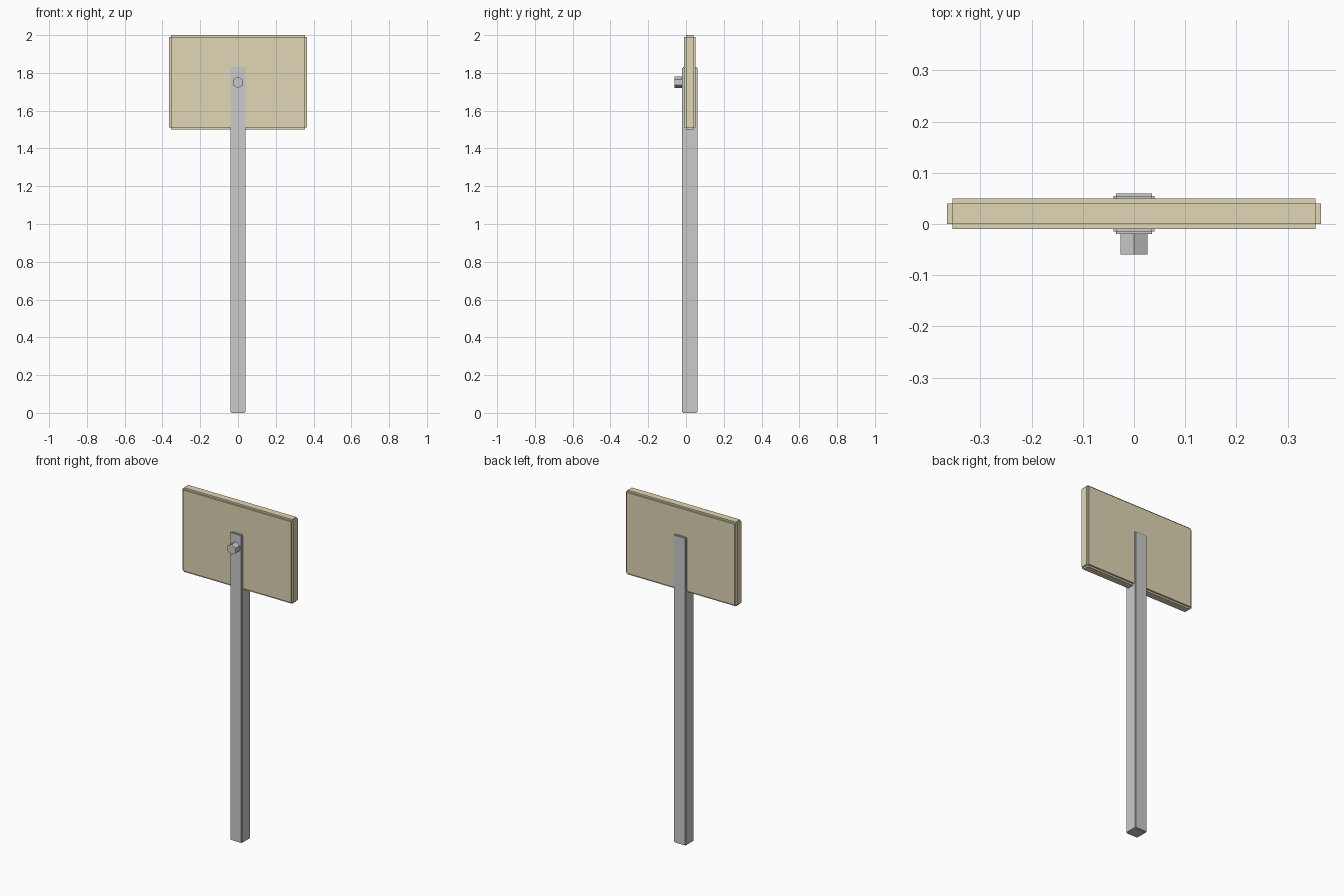
import bpy, bmesh, math
from mathutils import Matrix, Vector

if "Cube" in bpy.data.objects:
    bpy.data.objects.remove(bpy.data.objects["Cube"])


def finish(name, bm, mat=None):
    me = bpy.data.meshes.new(name)
    bm.to_mesh(me)
    bm.free()
    ob = bpy.data.objects.new(name, me)
    bpy.context.collection.objects.link(ob)
    if mat:
        me.materials.append(mat)
    return ob


def stepped_box(name, lo, hi, step, mat=None):
    """Three overlapping boxes, each full length on one axis, give notched edges."""
    lo, hi = Vector(lo), Vector(hi)
    bm = bmesh.new()
    for axis in range(3):
        size = hi - lo - Vector((2 * step,) * 3)
        size[axis] += 2 * step
        m = Matrix.Translation((lo + hi) / 2) @ Matrix.Diagonal((*size, 1))
        bmesh.ops.create_cube(bm, size=1, matrix=m)
    return finish(name, bm, mat)


wood = bpy.data.materials.new("tan_board")
wood.diffuse_color = (0.75, 0.68, 0.46, 1)
wood.use_nodes = True
wood.node_tree.nodes["Principled BSDF"].inputs["Base Color"].default_value = wood.diffuse_color

# Upright post and sign board
stepped_box("post", (-0.04, -0.02, 0), (0.04, 0.06, 1.83), 0.005)
stepped_box("sign_board", (-0.365, -0.01, 1.5), (0.365, 0.05, 2.0), 0.01, wood)

# Hexagonal bolt head on the front, one corner pointing up
bm = bmesh.new()
m = (Matrix.Translation((0, -0.04, 1.75)) @ Matrix.Rotation(math.pi / 2, 4, 'X'))
bmesh.ops.create_cone(bm, cap_ends=True, segments=6, radius1=0.03, radius2=0.03,
                      depth=0.04, matrix=m)
finish("bolt_head", bm)
